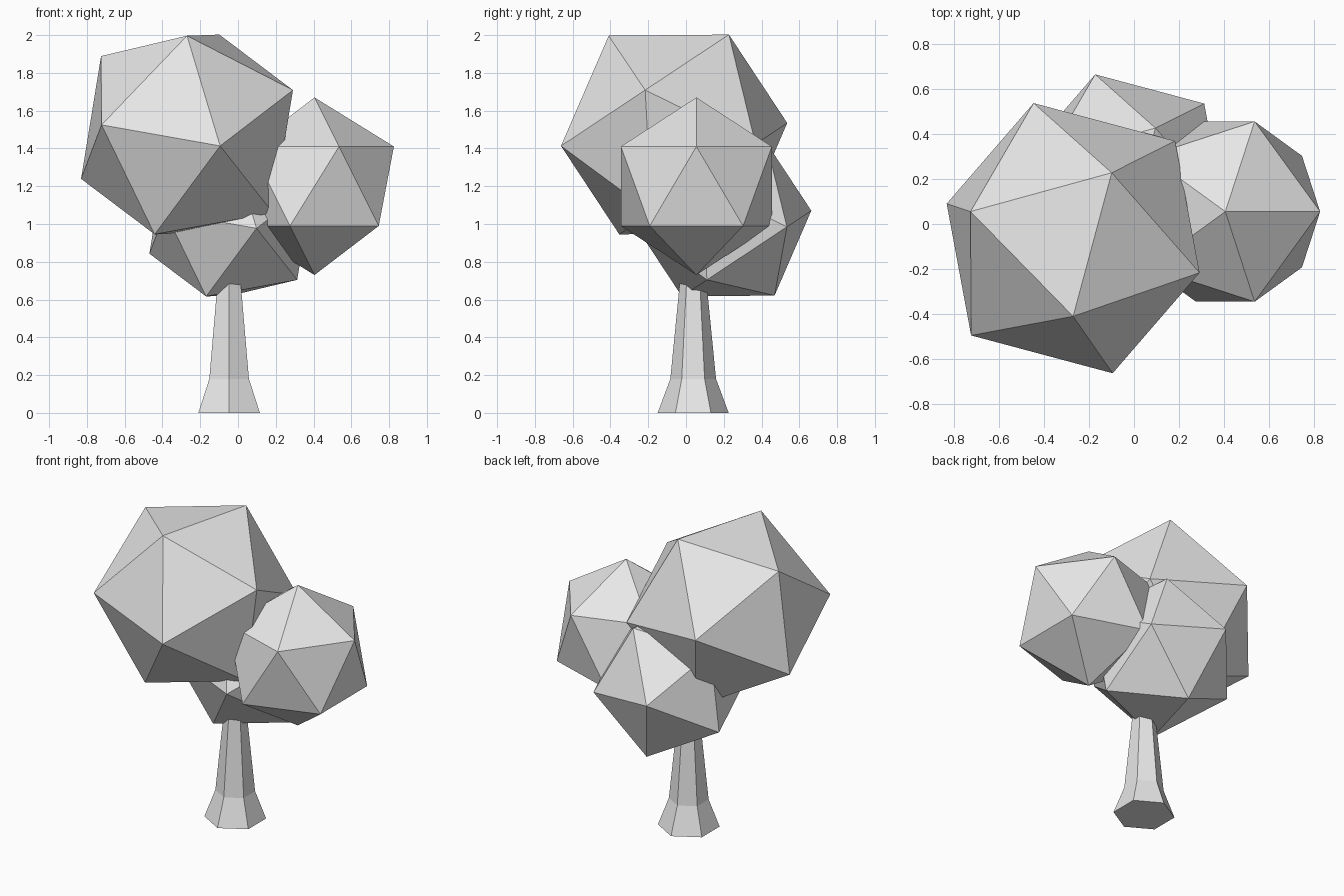
import bpy
import bmesh
import math
from mathutils import Matrix, Vector

cube = bpy.data.objects.get("Cube")
if cube:
    bpy.data.objects.remove(cube)

# One plain material
grey = bpy.data.materials.new("light_grey")
grey.use_nodes = True
colour = (0.8, 0.8, 0.8, 1)
grey.diffuse_color = colour
grey.node_tree.nodes["Principled BSDF"].inputs["Base Color"].default_value = colour


def finish(name, bm, location):
    bmesh.ops.recalc_face_normals(bm, faces=bm.faces)
    mesh = bpy.data.meshes.new(name)
    bm.to_mesh(mesh)
    bm.free()
    mesh.materials.append(grey)
    obj = bpy.data.objects.new(name, mesh)
    obj.location = location
    bpy.context.collection.objects.link(obj)


def foliage(name, location, radius, pole=(0, 0, 1), side=(1, 0, 0)):
    """Icosahedron with one corner towards pole and the next leaning to side."""
    z = Vector(pole).normalized()
    y = z.cross(Vector(side)).normalized()
    x = y.cross(z)
    bm = bmesh.new()
    turn = Matrix((x, y, z)).transposed().to_4x4()
    bmesh.ops.create_icosphere(bm, subdivisions=1, radius=radius, matrix=turn)
    finish(name, bm, location)


# Foliage clumps: the large and back ones share the same tilt
tilt = dict(pole=(0, -0.348, 0.525), side=(0.17, 0.288, 0.525))
foliage("large_foliage", (-0.27, -0.063, 1.474), 0.627, **tilt)
foliage("back_foliage", (-0.037, 0.202, 1.024), 0.483, **tilt)
foliage("left_foliage", (0.405, 0.055, 1.2), 0.47)

# Six-sided trunk with a flared foot: (radius, height) rings
bm = bmesh.new()
rings = []
for radius, height in ((0.188, 0), (0.121, 0.18), (0.06, 0.8)):
    angles = [math.radians(30 + 60 * i) for i in range(6)]
    rings.append([bm.verts.new((radius * math.cos(a), radius * math.sin(a), height))
                  for a in angles])
for low, high in zip(rings, rings[1:]):
    for i in range(6):
        j = (i + 1) % 6
        bm.faces.new((low[i], low[j], high[j], high[i]))
bm.faces.new(rings[0])
bm.faces.new(rings[-1])
finish("trunk", bm, (-0.047, 0.038, 0))
